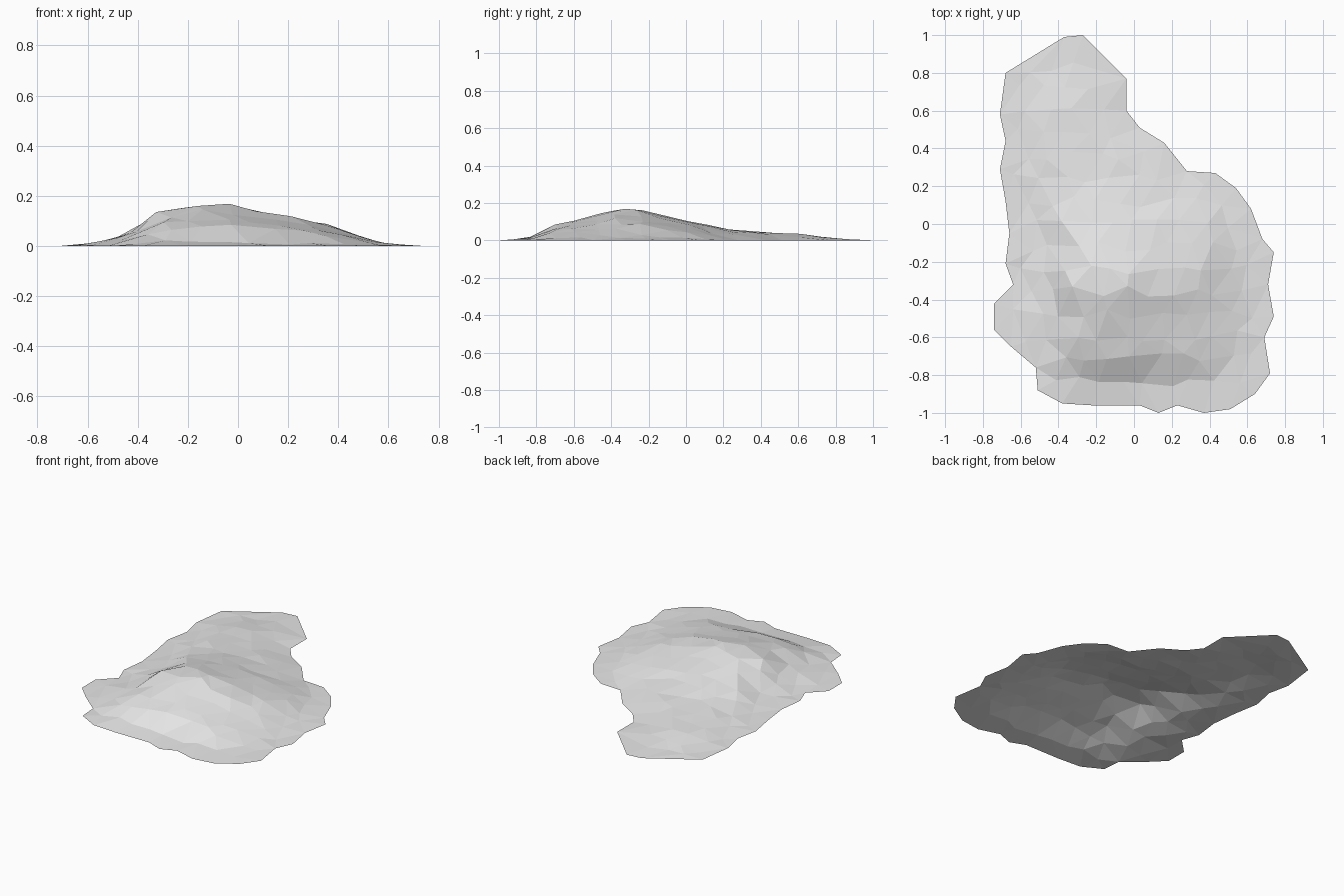
import bpy
import bmesh
import random
from mathutils import Vector, geometry

random.seed(4)
default_cube = bpy.data.objects.get("Cube")
if default_cube:
    bpy.data.objects.remove(default_cube, do_unlink=True)

# Ground outline, counter-clockwise, in hundredths of a unit
OUTLINE = [(-27, 100), (-37, 99), (-68, 80), (-71, 58), (-68, 44), (-71, 29),
           (-68, 12), (-66, -5), (-68, -21), (-64, -32), (-74, -42), (-74, -56),
           (-65, -65), (-52, -76), (-51, -88), (-38, -95), (-22, -96), (3, -96),
           (13, -100), (23, -96), (37, -100), (51, -98), (64, -90), (72, -79),
           (69, -60), (74, -49), (71, -32), (74, -15), (68, -8), (62, 8),
           (54, 19), (43, 27), (28, 28), (16, 43), (3, 51), (-4, 60), (-4, 77)]
outline = [Vector(p) / 100 for p in OUTLINE]
border = list(zip(outline, outline[1:] + outline[:1]))

# Ridge heights across the width and along the length
ACROSS = [(-.74, 0), (-.55, .02), (-.42, .055), (-.33, .13), (-.2, .168),
          (-.1, .178), (0, .163), (.12, .135), (.23, .12), (.37, .085),
          (.5, .035), (.6, .012), (.74, 0)]
ALONG = [(-1, 0), (-.86, .01), (-.76, .06), (-.66, .103), (-.5, .138),
         (-.36, .176), (-.28, .178), (-.2, .158), (0, .112), (.2, .063),
         (.4, .047), (.6, .036), (.8, .01), (1, 0)]
PEAK = .178


def sample(profile, t):
    """Linear interpolation along a height profile."""
    for (a, za), (b, zb) in zip(profile, profile[1:]):
        if a <= t <= b:
            return za + (zb - za) * (t - a) / (b - a)
    return 0


def border_distance(p):
    best = 9
    for a, b in border:
        edge = b - a
        t = max(0, min(1, (p - a).dot(edge) / edge.length_squared))
        best = min(best, (p - a - edge * t).length)
    return best


def inside(p):
    crossings = 0
    for a, b in border:
        if (a.y > p.y) != (b.y > p.y):
            crossings += p.x < a.x + (b.x - a.x) * (p.y - a.y) / (b.y - a.y)
    return crossings % 2 == 1


def height(p):
    """Mound height; the crest drifts sideways towards the tail."""
    drift = .2 * max(0, min(1, (p.y + .1) / .6))
    z = sample(ACROSS, p.x + drift) * sample(ALONG, p.y) / PEAK
    fade = min(1, border_distance(p) / .18)
    return max(.002, z * fade * random.uniform(.95, 1.04) + random.uniform(-.003, .003))


# Scattered interior points on a staggered, jittered grid
STEP = .125
points = list(outline)
for row in range(-8, 9):
    for col in range(-7, 8):
        p = Vector(((col + .5 * (row % 2)) * STEP, row * STEP * .95))
        p += Vector((random.uniform(-.03, .03), random.uniform(-.03, .03)))
        if inside(p) and border_distance(p) > .06:
            points.append(p)

# Triangulated open sheet
count = len(outline)
verts, _, faces, *_ = geometry.delaunay_2d_cdt(
    points, [], [list(range(count))], 1, 1e-5)
bm = bmesh.new()
sheet = []
for v in verts:
    z = 0 if border_distance(v) < .001 else height(v)
    sheet.append(bm.verts.new((v.x, v.y, z)))
for f in faces:
    bm.faces.new([sheet[i] for i in f])
bm.normal_update()
mesh = bpy.data.meshes.new("rock_mound")
bm.to_mesh(mesh)
bm.free()

# Plain grey stone
stone = bpy.data.materials.new("stone_grey")
stone.use_nodes = True
colour = (.8, .8, .8, 1)
stone.diffuse_color = colour
stone.node_tree.nodes["Principled BSDF"].inputs["Base Color"].default_value = colour
mesh.materials.append(stone)

mound = bpy.data.objects.new("rock_mound", mesh)
bpy.context.collection.objects.link(mound)
